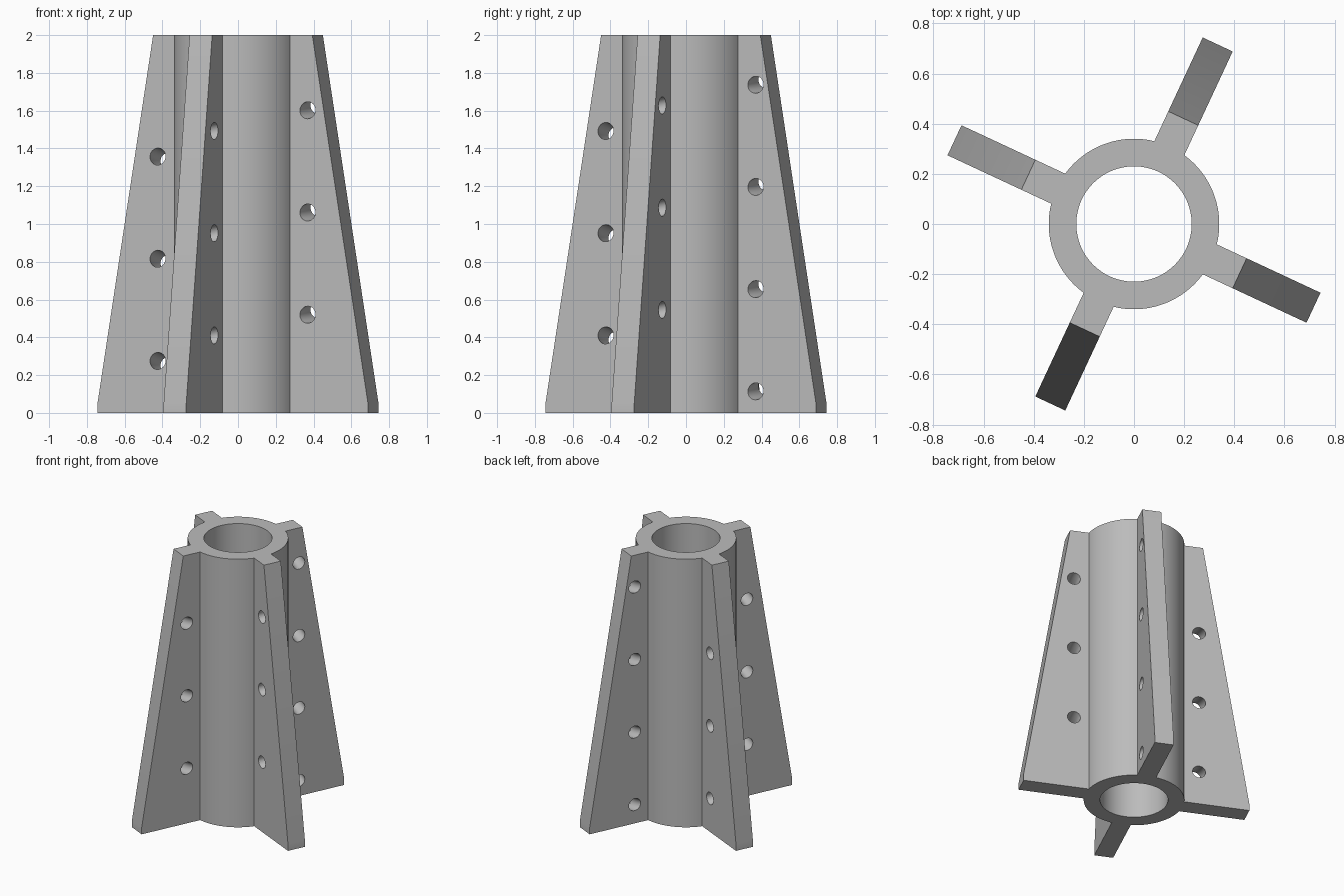
import bpy, bmesh
from math import sin, cos, radians
from mathutils import Matrix, Vector

HEIGHT = 2.0
OUTER, INNER = 0.34, 0.23
FIN_START = 65            # angle of the first fin, degrees
FIN_THICK = 0.132
PITCH = 0.541             # rise of the winding channel per turn
CHANNEL_R, BORE_R = 0.443, 0.045

cube = bpy.data.objects.get("Cube")
if cube:
    bpy.data.objects.remove(cube, do_unlink=True)

grey = bpy.data.materials.new("plain grey")
grey.use_nodes = True
colour = (0.5, 0.5, 0.5, 1)
grey.diffuse_color = colour
grey.node_tree.nodes["Principled BSDF"].inputs["Base Color"].default_value = colour


def make_object(name, bm):
    bmesh.ops.recalc_face_normals(bm, faces=bm.faces)
    mesh = bpy.data.meshes.new(name)
    bm.to_mesh(mesh)
    bm.free()
    mesh.materials.append(grey)
    obj = bpy.data.objects.new(name, mesh)
    bpy.context.collection.objects.link(obj)
    return obj


def bridge(bm, a, b):
    for i in range(len(a)):
        j = (i + 1) % len(a)
        bm.faces.new((a[i], a[j], b[j], b[i]))


def hub_tube(segments=128):
    bm = bmesh.new()
    profile = [(INNER, 0), (OUTER, 0), (OUTER, HEIGHT), (INNER, HEIGHT)]
    rings = []
    for r, z in profile:
        rings.append([bm.verts.new((r * cos(radians(360 * i / segments)),
                                    r * sin(radians(360 * i / segments)), z))
                      for i in range(segments)])
    for k in range(len(rings)):
        bridge(bm, rings[k], rings[(k + 1) % len(rings)])
    return make_object("finned_hub", bm)


def fin(name, angle):
    # Tapered side profile, extruded to the fin thickness
    bm = bmesh.new()
    profile = [(0.28, 0), (0.79, 0), (0.79, 0.05), (0.465, HEIGHT), (0.28, HEIGHT)]
    sides = [[bm.verts.new((r, s * FIN_THICK / 2, z)) for r, z in profile]
             for s in (-1, 1)]
    for side in sides:
        bm.faces.new(side)
    bridge(bm, *sides)
    bm.transform(Matrix.Rotation(radians(angle), 4, "Z"))
    return make_object(name, bm)


def channel_cutter(sides=32, step=4):
    # Helical rod that drills the rising row of holes through the fins
    bm = bmesh.new()
    rings = []
    for a in range(-24, 3 * 360 + 25, step):
        t = radians(FIN_START + a)
        out = Vector((cos(t), sin(t), 0))
        centre = out * CHANNEL_R + Vector((0, 0, 0.127 + PITCH * a / 360))
        rings.append([bm.verts.new(centre + BORE_R * (
            out * cos(radians(360 * i / sides)) +
            Vector((0, 0, sin(radians(360 * i / sides))))))
            for i in range(sides)])
    for a, b in zip(rings, rings[1:]):
        bridge(bm, a, b)
    bm.faces.new(rings[0])
    bm.faces.new(rings[-1])
    return make_object("channel_cutter", bm)


def combine(obj, tool, operation):
    mod = obj.modifiers.new(operation.lower(), "BOOLEAN")
    mod.operation = operation
    mod.solver = "EXACT"
    mod.object = tool
    bpy.context.view_layer.update()
    graph = bpy.context.evaluated_depsgraph_get()
    result = bpy.data.meshes.new_from_object(obj.evaluated_get(graph))
    obj.modifiers.clear()
    obj.data = result
    bpy.data.objects.remove(tool, do_unlink=True)


# Hub with four fins fused on, then drilled
hub = hub_tube()
for n in range(4):
    combine(hub, fin(f"fin_{n + 1}", FIN_START + 90 * n), "UNION")
combine(hub, channel_cutter(), "DIFFERENCE")
hub.data.name = "finned_hub"

# Smooth bores and barrel, crisp fin edges
bpy.ops.object.select_all(action="DESELECT")
hub.select_set(True)
bpy.context.view_layer.objects.active = hub
bpy.ops.object.shade_smooth_by_angle(angle=radians(30))
